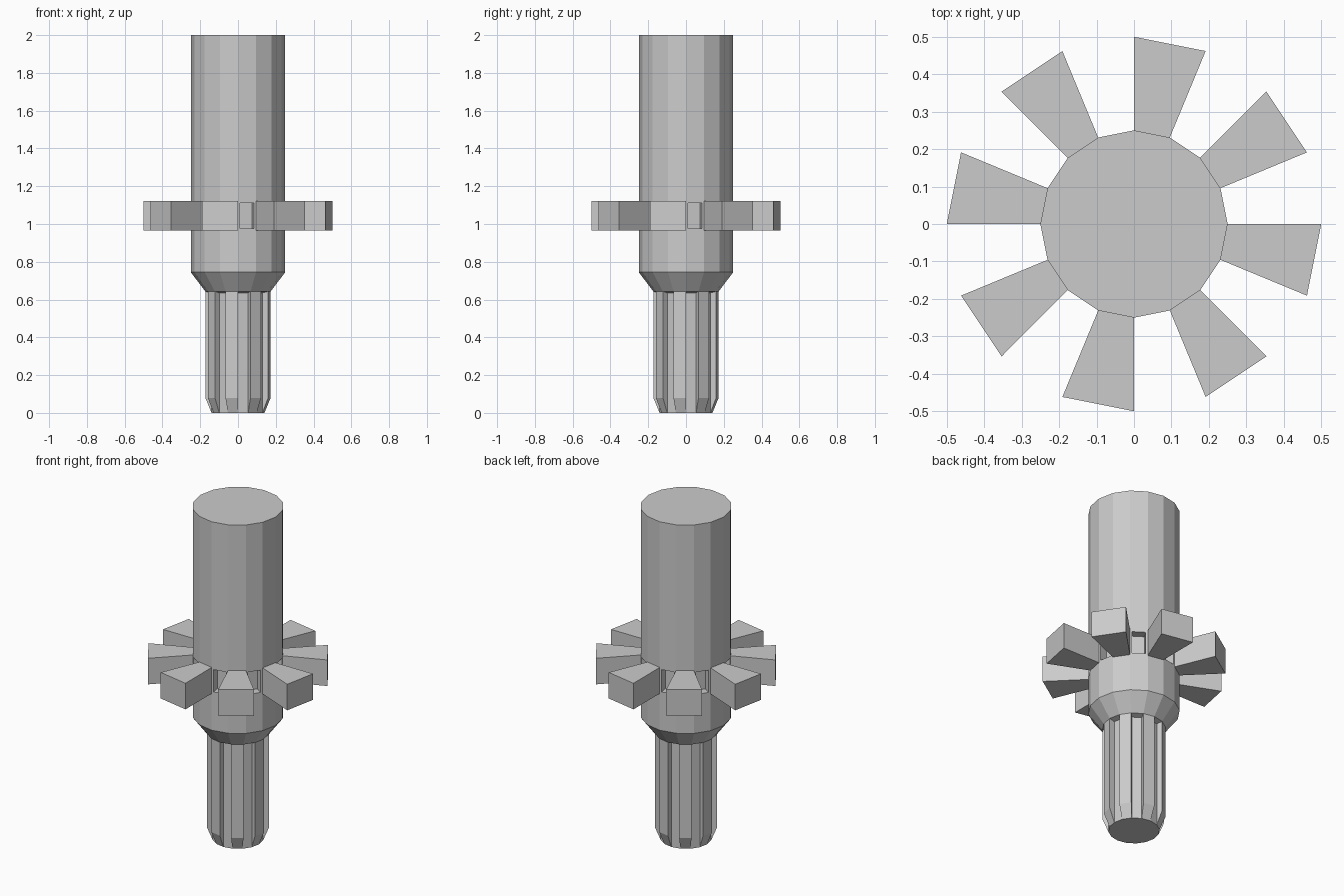
import bpy, bmesh
from math import cos, sin, pi

if "Cube" in bpy.data.objects:
    bpy.data.objects.remove(bpy.data.objects["Cube"])

N = 16
bm = bmesh.new()


def pt(k, r, z):
    a = 2 * pi * k / N
    return bm.verts.new((r * cos(a), r * sin(a), z))


def strip(k, path):
    """Loft an open (radius, height) path across sector k; return its faces."""
    return [bm.faces.new((pt(k, *a), pt(k + 1, *a), pt(k + 1, *b), pt(k, *b)))
            for a, b in zip(path, path[1:])]


def wedge(k, path):
    """Radial block on sector k: outer skin plus two side walls."""
    strip(k, path)
    for e in (k, k + 1):
        bm.faces.new([pt(e, *p) for p in path])


CORE, RIB, BODY, TOOTH = 0.14, 0.173, 0.25, 0.5
Z_CHAMFER, Z_GROOVE, Z_RIB, Z_BODY, Z_TOP = 0.08, 0.635, 0.643, 0.745, 2.0
T0, T1 = 0.966, 1.123

pockets = []
for k in range(N):
    # cone and plain shaft
    strip(k, [(RIB, Z_RIB), (BODY, Z_BODY), (BODY, T0)])
    strip(k, [(BODY, T1), (BODY, Z_TOP)])
    if k % 2:
        # spline rib with tapered tip, and gear tooth
        wedge(k, [(CORE, 0), (RIB, Z_CHAMFER), (RIB, Z_RIB), (CORE, Z_GROOVE)])
        wedge(k, [(BODY, T0), (TOOTH, T0), (TOOTH, T1), (BODY, T1)])
    else:
        # groove floor, and face that becomes a pocket
        strip(k, [(CORE, 0), (CORE, Z_GROOVE), (RIB, Z_RIB)])
        pockets += strip(k, [(BODY, T0), (BODY, T1)])

# end caps
bm.faces.new([pt(k, CORE, 0) for k in range(N)])
bm.faces.new([pt(k, BODY, Z_TOP) for k in range(N)])

bmesh.ops.remove_doubles(bm, verts=bm.verts[:], dist=1e-5)
bmesh.ops.recalc_face_normals(bm, faces=bm.faces[:])

# recessed pockets between the teeth
pockets = [f for f in bm.faces
           if len(f.verts) == 4 and abs(f.normal.z) < 0.01
           and all(abs(v.co.xy.length - BODY) < 1e-3 and T0 - 0.01 < v.co.z < T1 + 0.01
                   for v in f.verts)]
bmesh.ops.inset_individual(bm, faces=pockets, thickness=0.016, depth=0)
for f in bmesh.ops.extrude_discrete_faces(bm, faces=pockets)["faces"]:
    f.normal_update()
    bmesh.ops.translate(bm, verts=f.verts[:], vec=f.normal * -0.05)
bmesh.ops.recalc_face_normals(bm, faces=bm.faces[:])

mesh = bpy.data.meshes.new("splined_gear_shaft")
bm.to_mesh(mesh)
bm.free()
bpy.context.collection.objects.link(bpy.data.objects.new("splined_gear_shaft", mesh))
